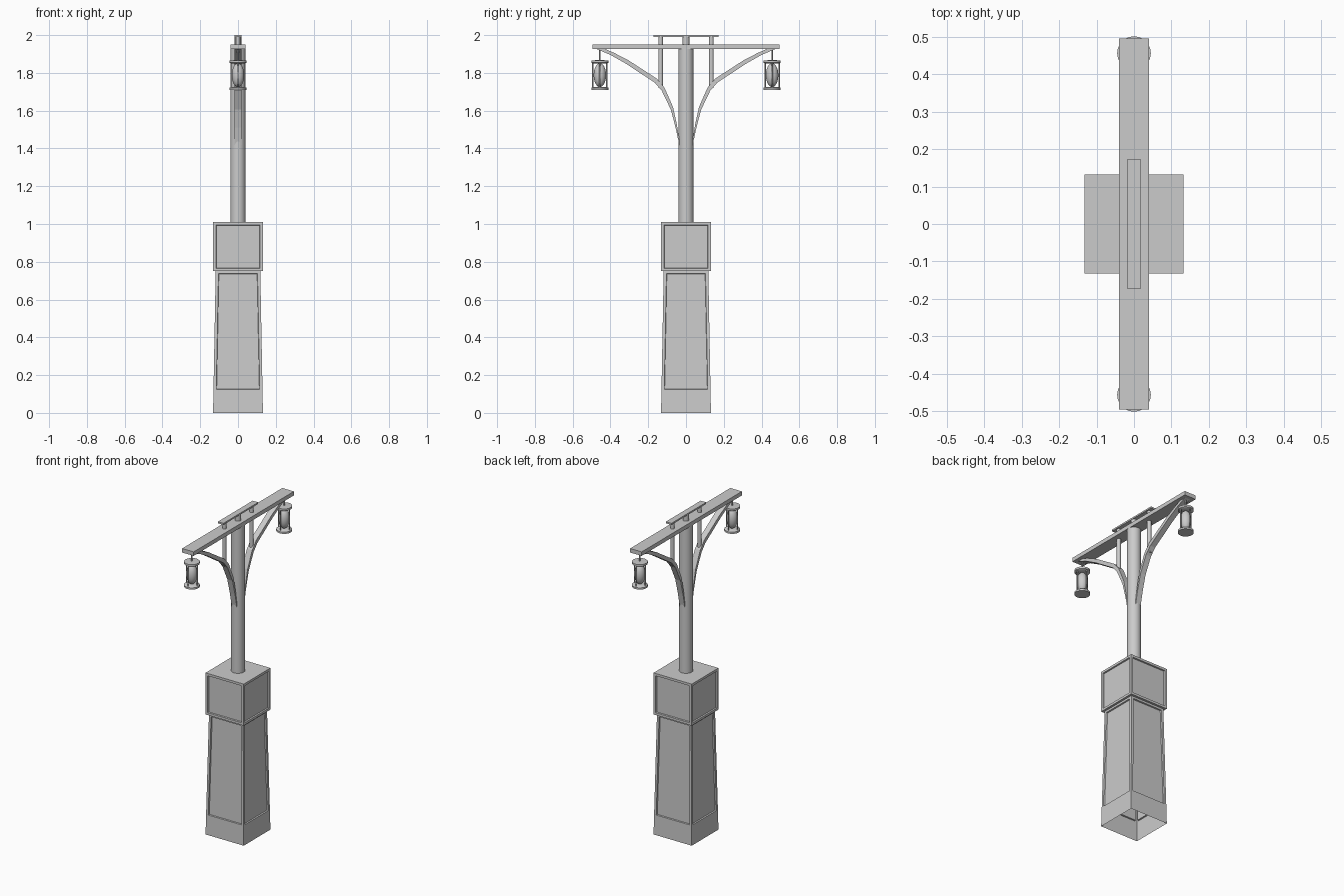
import bpy, bmesh, math
from mathutils import Matrix

if "Cube" in bpy.data.objects:
    bpy.data.objects.remove(bpy.data.objects["Cube"])


def finish(name, bm, smooth=False):
    bmesh.ops.recalc_face_normals(bm, faces=bm.faces)
    me = bpy.data.meshes.new(name)
    bm.to_mesh(me)
    bm.free()
    ob = bpy.data.objects.new(name, me)
    bpy.context.collection.objects.link(ob)
    if smooth:
        bpy.ops.object.select_all(action='DESELECT')
        ob.select_set(True)
        bpy.context.view_layer.objects.active = ob
        bpy.ops.object.shade_smooth_by_angle(angle=math.radians(40))
    return ob


def square_tower(name, rings, panel_ring, open_bottom, open_top):
    """Stack of square rings (half width, z); one band gets sunken panels."""
    bm = bmesh.new()
    loops = [[bm.verts.new((sx * h, sy * h, z))
              for sx, sy in ((-1, -1), (1, -1), (1, 1), (-1, 1))]
             for h, z in rings]
    panels = []
    for i in range(len(loops) - 1):
        a, b = loops[i], loops[i + 1]
        for k in range(4):
            n = (k + 1) % 4
            f = bm.faces.new((a[k], a[n], b[n], b[k]))
            if i == panel_ring:
                panels.append(f)
    if not open_bottom:
        bm.faces.new(loops[0][::-1])
    if not open_top:
        bm.faces.new(loops[-1])
    bm.normal_update()
    # frame, then a narrow sloped step into the panel
    bmesh.ops.inset_individual(bm, faces=panels, thickness=0.021)
    bmesh.ops.inset_individual(bm, faces=panels, thickness=0.003, depth=-0.008)
    me_ob = finish(name, bm)
    return me_ob


def box(name, size, loc):
    bm = bmesh.new()
    bmesh.ops.create_cube(bm, size=1, matrix=Matrix.Translation(loc)
                          @ Matrix.Diagonal((*size, 1)))
    return finish(name, bm)


def lathe(name, profile, x=0, y=0, sides=20):
    """Surface of revolution about z; radius 0 closes the ends."""
    bm = bmesh.new()
    vs = [bm.verts.new((r, 0, z)) for r, z in profile]
    es = [bm.edges.new(p) for p in zip(vs, vs[1:])]
    bmesh.ops.spin(bm, geom=vs + es, cent=(0, 0, 0), axis=(0, 0, 1),
                   angle=2 * math.pi, steps=sides)
    bmesh.ops.remove_doubles(bm, verts=bm.verts, dist=1e-5)
    bmesh.ops.translate(bm, verts=bm.verts, vec=(x, y, 0))
    return finish(name, bm, True)


def rod(name, r, z0, z1, x=0, y=0, sides=16):
    return lathe(name, [(0, z0), (r, z0), (r, z1), (0, z1)], x, y, sides)


# pedestal
square_tower("pedestal", [(0.132, 0), (0.130, 0.11), (0.118, 0.752)], 1, True, True)
square_tower("pedestal_head", [(0.132, 0.75), (0.132, 1.01)], 0, False, False)

# pole, crossbar and top rail
rod("pole", 0.04, 1.005, 1.93, sides=20)
box("crossbar", (0.08, 0.99, 0.025), (0, 0, 1.938))
box("top_rail", (0.038, 0.344, 0.01), (0, 0, 1.995))
rod("center_post", 0.018, 1.945, 1.992)

# curved bracket side outline: lower edge, then upper edge
LOWER = [(0.034, 1.41), (0.055, 1.51), (0.080, 1.605), (0.128, 1.705),
         (0.165, 1.748), (0.32, 1.85), (0.40, 1.895), (0.475, 1.927)]
UPPER = [(0.034, 1.44), (0.049, 1.53), (0.069, 1.62), (0.114, 1.722),
         (0.155, 1.77), (0.31, 1.87), (0.385, 1.908), (0.43, 1.927)]

for side, s in (("right", 1), ("left", -1)):
    # bracket
    bm = bmesh.new()
    lo, up = [[[bm.verts.new((x, s * y, z)) for x in (-0.018, 0.018)]
               for y, z in edge] for edge in (LOWER, UPPER)]
    for i in range(len(lo) - 1):
        for e in (lo, up):
            bm.faces.new((e[i][0], e[i][1], e[i + 1][1], e[i + 1][0]))
        for k in (0, 1):
            bm.faces.new((lo[i][k], lo[i + 1][k], up[i + 1][k], up[i][k]))
    for i in (0, -1):
        bm.faces.new((lo[i][0], lo[i][1], up[i][1], up[i][0]))
    finish("bracket_" + side, bm)

    rod("bracket_post_" + side, 0.012, 1.72, 1.992, y=s * 0.134)

    # hanging lantern
    cy = s * 0.456
    rod("lantern_hanger_" + side, 0.004, 1.86, 1.93, y=cy, sides=8)
    lathe("lantern_cap_" + side, [(0, 1.85), (0.038, 1.85), (0.045, 1.854),
                                  (0.045, 1.866), (0, 1.868)], y=cy)
    lathe("lantern_base_" + side, [(0, 1.71), (0.045, 1.71), (0.045, 1.721),
                                   (0.038, 1.726), (0, 1.726)], y=cy)
    for k in range(4):
        a = k * math.pi / 2
        rod(f"lantern_bar_{side}_{k}", 0.0035, 1.72, 1.855,
            0.037 * math.cos(a), cy + 0.037 * math.sin(a), 8)
    bulb = [(0.033 * math.sin(t * math.pi / 12), 1.788 - 0.063 * math.cos(t * math.pi / 12))
            for t in range(13)]
    lathe("lantern_bulb_" + side, bulb, y=cy)
